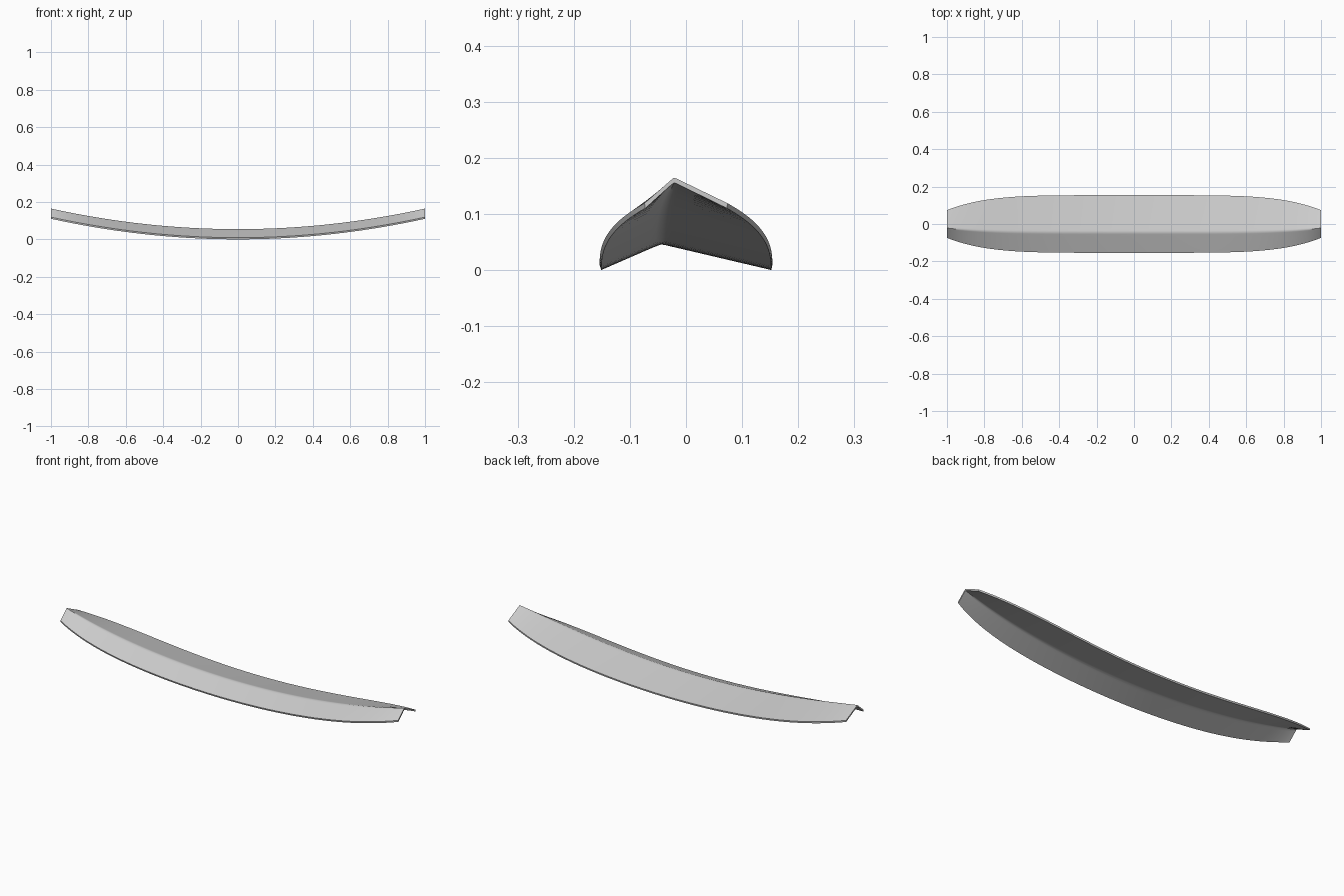
import bpy, bmesh, math

cube = bpy.data.objects.get("Cube")
if cube:
    bpy.data.objects.remove(cube, do_unlink=True)

# One plain grey finish
grey = bpy.data.materials.new("plain grey")
grey.use_nodes = True
colour = (0.6, 0.6, 0.6, 1)
grey.diffuse_color = colour
bsdf = next(n for n in grey.node_tree.nodes if n.type == 'BSDF_PRINCIPLED')
bsdf.inputs["Base Color"].default_value = colour

# Closed angled cross-section (y, z): upper skin front to back, then underside
upper = [(-0.154, 0.009), (-0.063, 0.0473), (-0.054, 0.051), (-0.045, 0.0545),
         (-0.036, 0.0532), (-0.026, 0.0508), (0.154, 0.009)]
under = [(0.152, 0.0), (-0.026, 0.0418), (-0.036, 0.0442), (-0.044, 0.0455),
         (-0.054, 0.042), (-0.063, 0.0383), (-0.151, 0.0)]
section = upper + under

STEPS = 64
RISE = 0.11


def width(x):
    """Width factor: full in the middle, narrowing towards the tips."""
    return 1 - 0.52 * abs(x) ** 5


# Sweep the section along the upward curve
bm = bmesh.new()
rings = []
for i in range(STEPS + 1):
    x = math.sin((i / STEPS - 0.5) * math.pi)
    rings.append([bm.verts.new((x, y * width(x), z + RISE * x * x)) for y, z in section])

count = len(section)
for a, b in zip(rings, rings[1:]):
    for j in range(count):
        k = (j + 1) % count
        bm.faces.new((a[j], a[k], b[k], b[j]))

# Close both tips with strips between the upper skin and underside
for ring in (rings[0], rings[-1]):
    for j in range(len(upper) - 1):
        bm.faces.new((ring[j], ring[j + 1], ring[count - 2 - j], ring[count - 1 - j]))

bmesh.ops.recalc_face_normals(bm, faces=bm.faces)
mesh = bpy.data.meshes.new("curved_blade")
bm.to_mesh(mesh)
bm.free()
mesh.materials.append(grey)

blade = bpy.data.objects.new("curved_blade", mesh)
bpy.context.collection.objects.link(blade)

# Soft ridge, crisp rims and tips
bpy.ops.object.select_all(action='DESELECT')
blade.select_set(True)
bpy.context.view_layer.objects.active = blade
bpy.ops.object.shade_smooth_by_angle(angle=math.radians(45))
